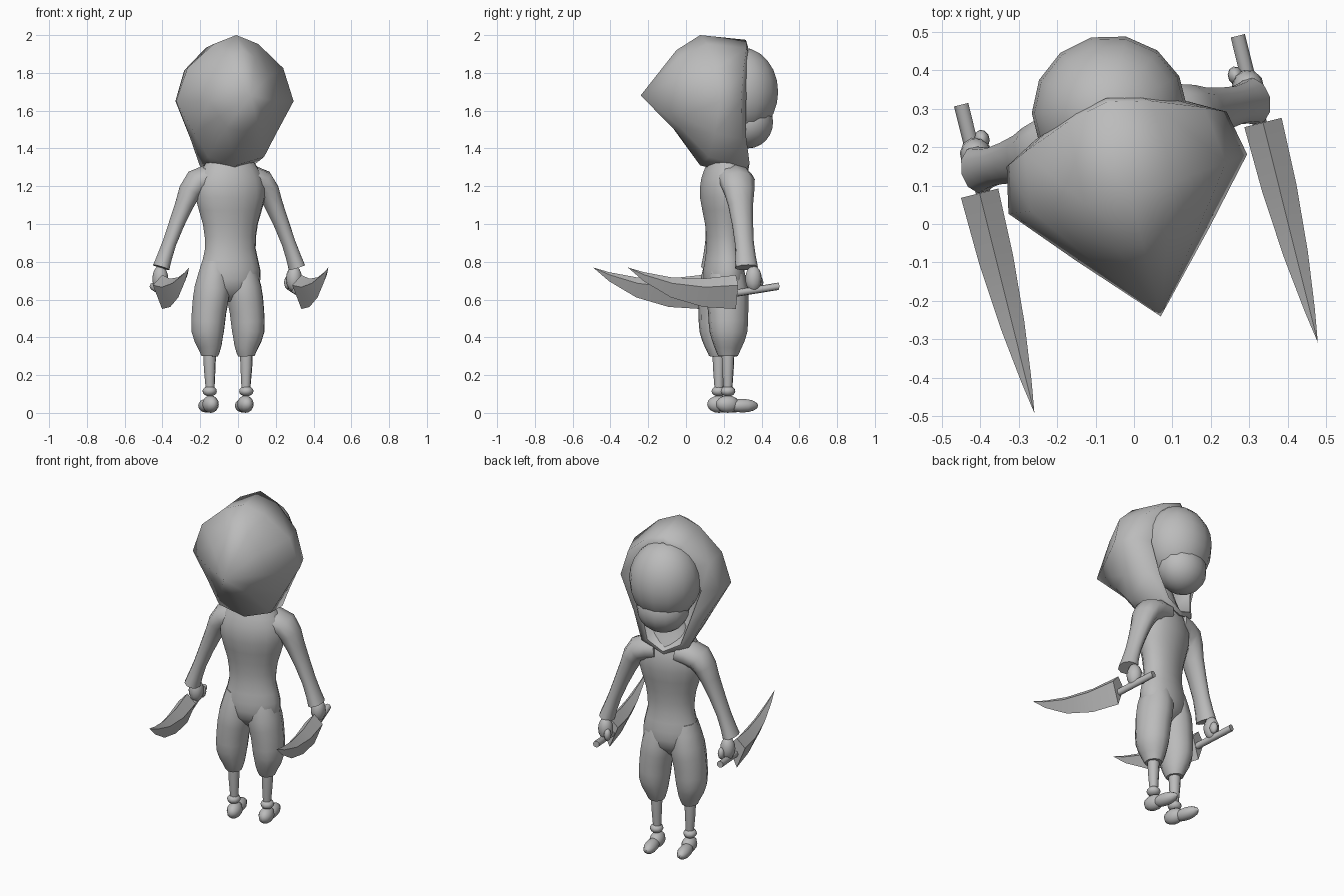
import bpy, bmesh
from math import sin, cos, pi, radians
from mathutils import Vector, Matrix

if "Cube" in bpy.data.objects:
    bpy.data.objects.remove(bpy.data.objects["Cube"])

GREY = (0.5, 0.5, 0.5, 1)
material = bpy.data.materials.new("plain grey")
material.use_nodes = True
material.diffuse_color = GREY
material.node_tree.nodes["Principled BSDF"].inputs["Base Color"].default_value = GREY

# The whole figure is turned a little and looks toward +y
PLACE = Matrix.Translation((-0.05, 0.24, 0)) @ Matrix.Rotation(radians(14), 4, "Z")
FORWARD = Vector((0, 1, 0))


def finish(bm, name, angle):
    """Turn a bmesh into a grey object, smooth below the given edge angle."""
    bmesh.ops.recalc_face_normals(bm, faces=bm.faces)
    for face in bm.faces:
        face.smooth = True
    for edge in bm.edges:
        edge.smooth = edge.calc_face_angle(0) < radians(angle)
    mesh = bpy.data.meshes.new(name)
    bm.to_mesh(mesh)
    bm.free()
    mesh.materials.append(material)
    bpy.context.scene.collection.objects.link(bpy.data.objects.new(name, mesh))


def skin(name, rings, tip=None, side=1, angle=60):
    """Join rings of points into a closed surface, ending in a cap or a tip."""
    bm = bmesh.new()

    def vert(p):
        return bm.verts.new(PLACE @ Vector((p[0] * side, p[1], p[2])))

    loops = [[vert(p) for p in ring] for ring in rings]
    for low, high in zip(loops, loops[1:]):
        for i in range(len(low)):
            bm.faces.new((low[i - 1], low[i], high[i], high[i - 1]))
    bm.faces.new(loops[0])
    last = loops[-1]
    if tip:
        point = vert(tip)
        for i in range(len(last)):
            bm.faces.new((last[i - 1], last[i], point))
    else:
        bm.faces.new(last)
    finish(bm, name, angle)


def spline(keys):
    """Round off a coarse list of keys by adding smooth midpoints."""
    keys = [Vector(k) for k in keys]
    keys = [keys[0]] + keys + [keys[-1]]
    result = []
    for a, b, c, d in zip(keys, keys[1:], keys[2:], keys[3:]):
        result += [b, (9 * (b + c) - a - d) / 16]
    return result + [keys[-1]]


def limb(name, keys, y, depth, side=1, sides=10):
    """Oval tube through (x, z, radius) keys; depth scales it front to back."""
    keys = spline(keys)
    centres = [Vector((x, y, z)) for x, z, radius in keys]
    rings = []
    for i, centre in enumerate(centres):
        along = centres[min(i + 1, len(keys) - 1)] - centres[max(i - 1, 0)]
        across = along.cross(FORWARD).normalized()
        radius = keys[i][2]
        turns = [2 * pi * k / sides for k in range(sides)]
        rings.append([centre + radius * (across * cos(t) + FORWARD * depth * sin(t))
                      for t in turns])
    skin(name, rings, side=side)


def blob(name, centre, radii, side=1, segments=10):
    """Ellipsoid for the rounded parts."""
    x, y, z = centre
    bm = bmesh.new()
    bmesh.ops.create_uvsphere(
        bm, u_segments=segments, v_segments=segments - 2, radius=1,
        matrix=PLACE @ Matrix.Translation((x * side, y, z)) @ Matrix.Diagonal((*radii, 1)))
    finish(bm, name, 60)


def hood_ring(y, bow, width, top, bottom, middle=1.65, steps=6):
    """Round above the middle, tapering straight to the neck below it."""
    half = []
    for i in range(steps + 1):
        c, s = cos(pi * i / steps), sin(pi * i / steps)
        if i == steps:
            x = 0
        elif c > 0:
            x = width * s ** 1.4
        else:
            x = width * (1 + 0.6 * c)
        reach = top - middle if c > 0 else middle - bottom
        half.append((x, y + bow * c * c, middle + reach * c))
    return half + [(-x, y, z) for x, y, z in half[-2:0:-1]]


# Torso with hips, sloping shoulders and neck
limb("torso", [(0, 0.59, 0.05), (0, 0.66, 0.15), (0, 0.76, 0.163), (0, 0.87, 0.138),
               (0, 1, 0.15), (0, 1.14, 0.19), (0, 1.24, 0.18), (0, 1.32, 0.135),
               (0, 1.38, 0.1), (0, 1.45, 0.07)], y=-0.04, depth=0.65, sides=14)

# Face: skull with a low brow over the cheeks and chin
blob("face", (0, 0.055, 1.7), (0.203, 0.198, 0.235), segments=14)
blob("cheeks_and_chin", (0, 0.09, 1.54), (0.15, 0.135, 0.14), segments=14)

# Hood: lining, rim, outer edge, crown and back, drawn to a point
skin("hood", [hood_ring(-0.03, 0, 0.18, 1.9, 1.33),
              hood_ring(0.03, 0.06, 0.205, 1.94, 1.27),
              hood_ring(-0.02, 0.1, 0.295, 1.975, 1.25),
              hood_ring(-0.14, -0.03, 0.32, 2, 1.31),
              hood_ring(-0.3, 0, 0.18, 1.92, 1.49)], tip=(0, -0.495, 1.68), angle=75)

for side, word in ((1, "left_"), (-1, "right_")):
    # Arm, widening into a cuff, with fist and thumb
    limb(word + "arm", [(0.06, 1.25, 0.07), (0.18, 1.22, 0.07), (0.245, 1.1, 0.05),
                        (0.325, 0.9, 0.038), (0.37, 0.77, 0.046)], -0.01, 1.35, side)
    blob(word + "fist", (0.365, 0.03, 0.71), (0.042, 0.045, 0.07), side)
    blob(word + "thumb", (0.34, 0.065, 0.69), (0.02, 0.025, 0.035), side)

    # Sword grip, rising slightly toward its end
    turns = [2 * pi * k / 7 for k in range(7)]
    skin(word + "sword_grip",
         [[(0.37 + 0.02 * cos(t), y, z + 0.02 * sin(t)) for t in turns]
          for y, z in ((-0.09, 0.63), (0.165, 0.67))], side=side)

    # Curved blade with a diamond section narrowing to the tip
    blade = []
    for t in (0, 0.3, 0.6, 0.85):
        y = -0.07 - 0.59 * t
        edge = 0.55 + 0.22 * t ** 2.5
        spine = 0.73 + 0.04 * t - 0.15 * t * (1 - t)
        ridge = edge + 0.7 * (spine - edge)
        width = 0.05 * (1 - t ** 2)
        blade.append([(0.38, y, edge), (0.38 + width, y, ridge),
                      (0.38, y, spine), (0.38 - width, y, ridge)])
    skin(word + "sword_blade", blade, (0.38, -0.66, 0.77), side, 25)

    # Baggy trouser leg gathered at the calf, shin below it; the weight is on one hip
    leg = 0.1 - 0.013 * side
    limb(word + "trouser_leg", [(leg - 0.03, 0.8, 0.07), (leg - 0.015, 0.66, 0.097),
                                (leg + 0.003, 0.54, 0.094), (leg + 0.01, 0.43, 0.088),
                                (leg, 0.35, 0.065), (leg, 0.3, 0.045)], -0.04, 1.15, side)
    limb(word + "shin", [(leg, 0.33, 0.035), (leg, 0.24, 0.032), (leg - 0.003, 0.1, 0.022)],
         -0.04, 1, side, 8)

    # Ankle cuff, heel and pointed toe
    blob(word + "ankle_cuff", (leg, -0.04, 0.115), (0.038, 0.04, 0.028), side)
    blob(word + "heel", (leg - 0.005, -0.04, 0.046), (0.042, 0.065, 0.046), side)
    blob(word + "toe", (leg, 0.04, 0.038), (0.038, 0.085, 0.036), side)
